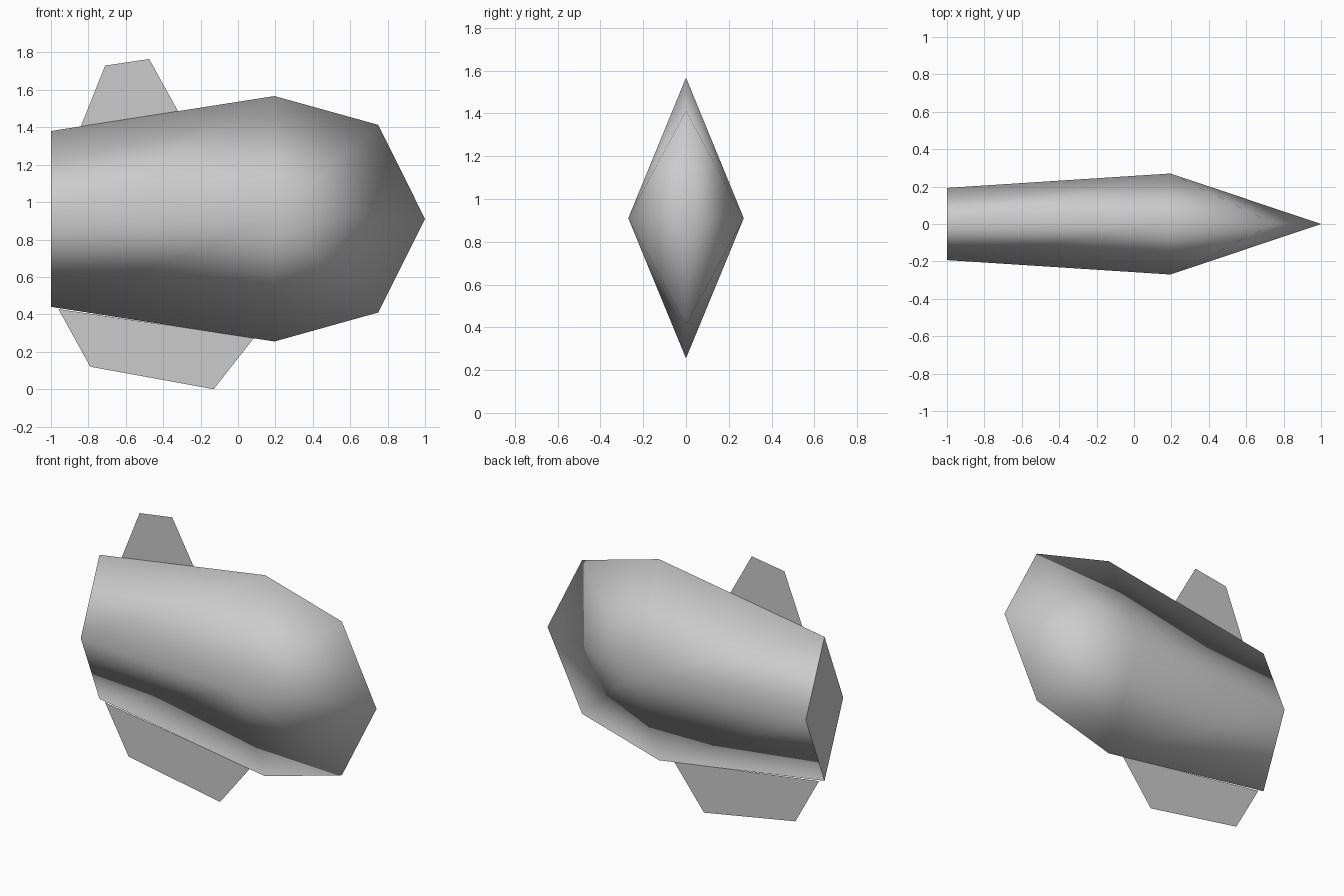
import bpy
import bmesh

cube = bpy.data.objects.get("Cube")
if cube:
    bpy.data.objects.remove(cube, do_unlink=True)

grey = bpy.data.materials.new("plain_grey")
grey.use_nodes = True
colour = (0.6, 0.6, 0.6, 1)
grey.diffuse_color = colour
grey.node_tree.nodes["Principled BSDF"].inputs["Base Color"].default_value = colour


def add_object(name, bm):
    mesh = bpy.data.meshes.new(name)
    bm.to_mesh(mesh)
    bm.free()
    mesh.materials.append(grey)
    obj = bpy.data.objects.new(name, mesh)
    bpy.context.collection.objects.link(obj)
    return obj


def diamond(bm, x, half_width, bottom, top):
    """Four corners of a cross-section: top, left, bottom, right."""
    corners = [(0, top), (half_width, MIDDLE), (0, bottom), (-half_width, MIDDLE)]
    return [bm.verts.new((x, y, z)) for y, z in corners]


def flat_fin(name, outline):
    bm = bmesh.new()
    bm.faces.new([bm.verts.new((x, 0, z)) for x, z in outline])
    bmesh.ops.triangulate(bm, faces=bm.faces[:])
    add_object(name, bm)


# Body: two diamond sections, then a pointed nose
MIDDLE = 0.91
bm = bmesh.new()
tail = diamond(bm, -1, 0.193, 0.44, 1.38)
widest = diamond(bm, 0.195, 0.27, 0.255, 1.567)
for i in range(4):
    j = (i + 1) % 4
    bm.faces.new((tail[i], tail[j], widest[j], widest[i]))
tip = bm.verts.new((1, 0, MIDDLE))
for ridge, z in ((widest[0], 1.413), (widest[2], 0.41)):
    corner = bm.verts.new((0.75, 0, z))
    for side in (widest[1], widest[3]):
        bm.faces.new((ridge, corner, side))
        bm.faces.new((corner, tip, side))
cap = bm.faces.new(tail)
bmesh.ops.recalc_face_normals(bm, faces=bm.faces[:])

# Rounded shading everywhere but the flat tail cap
for face in bm.faces:
    face.smooth = face is not cap
for edge in cap.edges:
    edge.smooth = False
add_object("body", bm)

# Paper-thin fins on the centre line
flat_fin("top_fin", [(-0.84, 1.405), (-0.32, 1.485), (-0.475, 1.765), (-0.71, 1.73)])
flat_fin("bottom_fin", [(-0.96, 0.428), (-0.79, 0.12), (-0.13, 0), (0.09, 0.28),
                        (-0.43, 0.35)])
